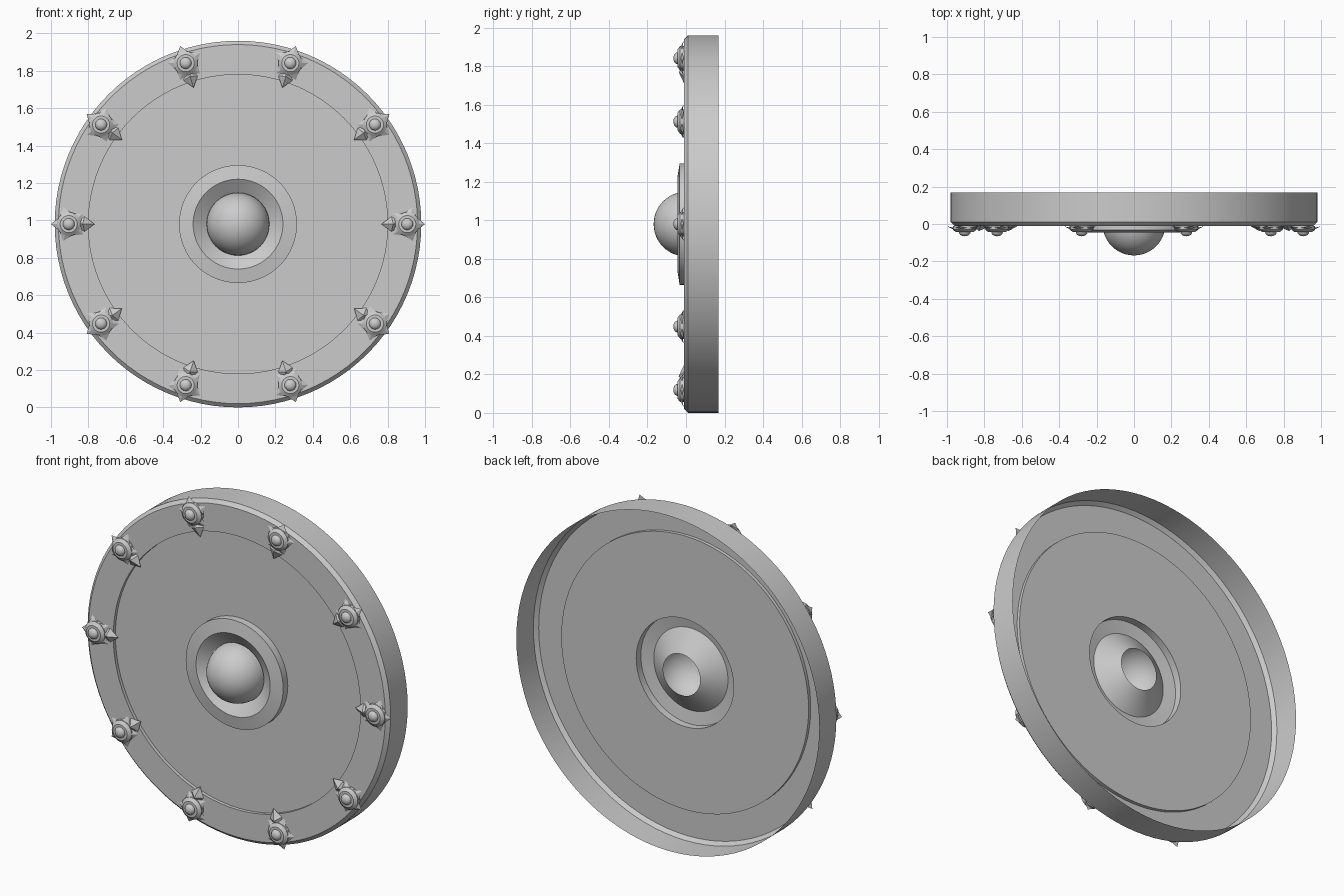
import bpy, bmesh
from math import sin, cos, pi, radians
from mathutils import Matrix

cube = bpy.data.objects.get("Cube")
if cube:
    bpy.data.objects.remove(cube, do_unlink=True)

RADIUS = 0.98
# Local +z becomes the front (-y), local y becomes up
STAND = Matrix.Translation((0, 0, RADIUS)) @ Matrix.Rotation(pi / 2, 4, 'X')

grey = bpy.data.materials.new("plain grey")
grey.use_nodes = True
grey.diffuse_color = (0.6, 0.6, 0.6, 1)
bsdf = next(n for n in grey.node_tree.nodes if n.type == 'BSDF_PRINCIPLED')
bsdf.inputs["Base Color"].default_value = (0.6, 0.6, 0.6, 1)


def add_object(name, mesh, matrix=STAND):
    obj = bpy.data.objects.new(name, mesh)
    bpy.context.collection.objects.link(obj)
    obj.matrix_world = matrix
    return obj


def finish(bm, name, smooth=True):
    bmesh.ops.remove_doubles(bm, verts=bm.verts, dist=1e-5)
    for e in bm.edges:
        e.smooth = len(e.link_faces) < 2 or e.calc_face_angle(0) < radians(25)
    for f in bm.faces:
        f.smooth = smooth
    mesh = bpy.data.meshes.new(name)
    bm.to_mesh(mesh)
    bm.free()
    mesh.materials.append(grey)
    return mesh


def revolve(bm, profile, steps):
    """Turn (radius, height) points, listed from the axis outwards, about z."""
    rings = [[bm.verts.new((r * cos(2 * pi * i / steps), r * sin(2 * pi * i / steps), h))
              for r, h in profile] for i in range(steps)]
    for i, a in enumerate(rings):
        b = rings[(i + 1) % steps]
        for j in range(len(profile) - 1):
            bm.faces.new((a[j], a[j + 1], b[j + 1], b[j]))


def arc(radius, base, steps, squash=1):
    return [(radius * sin(pi / 2 * i / steps), base + squash * radius * cos(pi / 2 * i / steps))
            for i in range(steps + 1)]


# Thin hollow shell: dished boss, raised ring, recessed panel, border, rim
bm = bmesh.new()
revolve(bm, [(0.12, -0.04), (0.24, 0.045), (0.315, 0.033), (0.315, -0.01),
             (0.80, -0.01), (0.80, 0.01), (0.96, 0.01), (0.98, -0.01), (0.98, -0.168)], 96)
add_object("shield_body", finish(bm, "shield_body"))

# Hollow central dome
bm = bmesh.new()
revolve(bm, arc(0.168, 0, 12), 48)
add_object("centre_dome", finish(bm, "centre_dome"))


def raised_plate(bm, outline, peak):
    """Close an outline with a fan up to a peak and a flat back."""
    rim = [bm.verts.new(p) for p in outline]
    top = bm.verts.new(peak)
    for a, b in zip(rim, rim[1:] + rim[:1]):
        bm.faces.new((a, b, top))
    bm.faces.new(rim[::-1])


# Star plate with five points, the first pointing outwards
bm = bmesh.new()
star = []
for i in range(10):
    r = 0.062 if i % 2 else 0.095
    star.append((r * cos(i * pi / 5), r * sin(i * pi / 5), 0.012 if i % 2 else 0.002))
raised_plate(bm, star, (0, 0, 0.05))
star_mesh = finish(bm, "stud_star", False)

# Leaf blade pointing to the centre
bm = bmesh.new()
raised_plate(bm, [(-0.138, 0, 0), (-0.085, -0.04, 0), (-0.045, -0.018, 0),
                  (-0.045, 0.018, 0), (-0.085, 0.04, 0)], (-0.075, 0, 0.028))
leaf_mesh = finish(bm, "stud_leaf", False)

# Round collar with a small button
bm = bmesh.new()
revolve(bm, arc(0.031, 0.034, 5, 0.7) + [(0.046, 0.034), (0.064, 0.02), (0.064, 0)], 24)
collar_mesh = finish(bm, "stud_collar")

for i in range(10):
    place = STAND @ Matrix.Rotation(i * pi / 5, 4, 'Z') @ Matrix.Translation((0.905, 0, 0.01))
    for mesh in (star_mesh, leaf_mesh, collar_mesh):
        add_object(f"{mesh.name}_{i + 1}", mesh, place)
